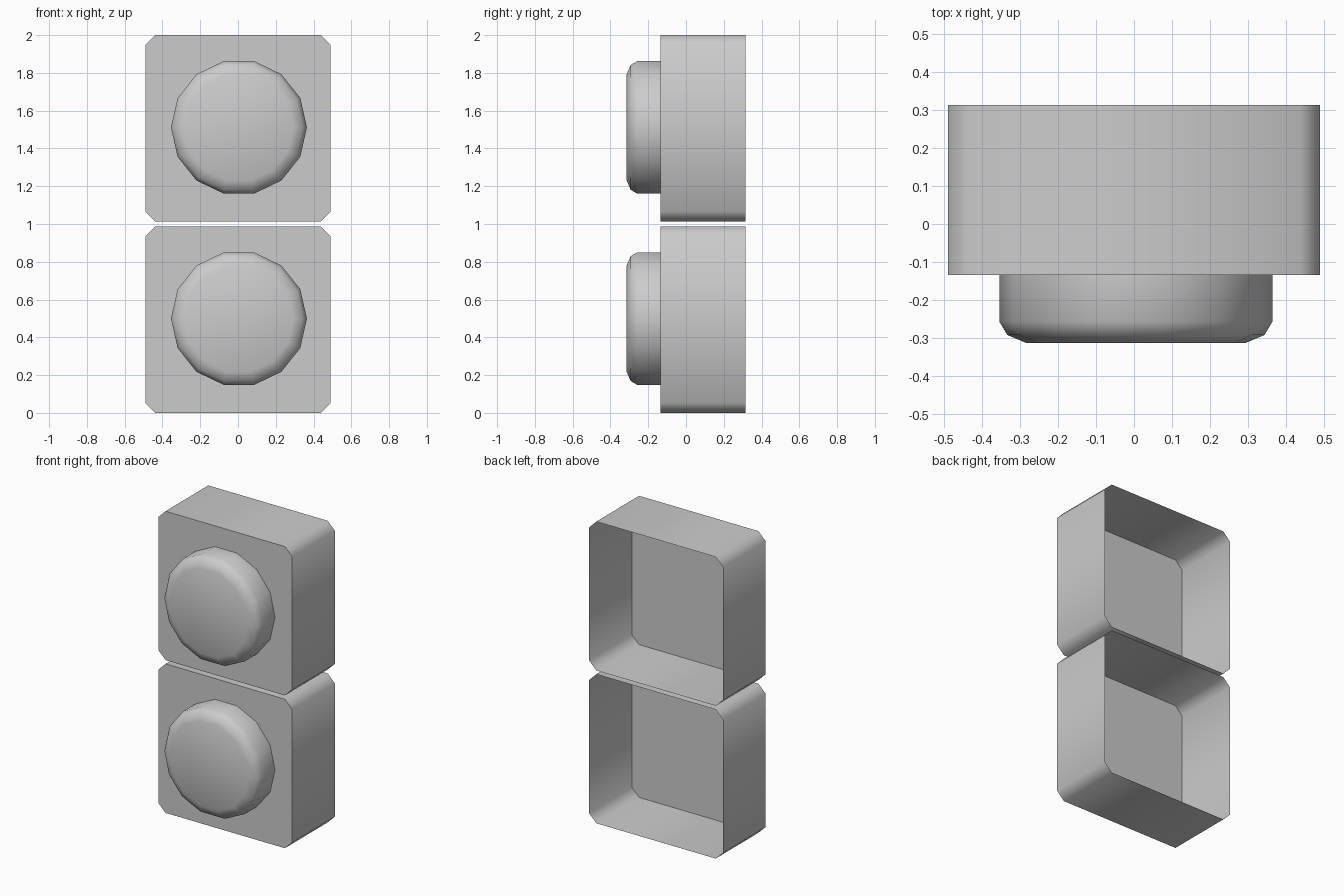
import bpy, bmesh, math

if "Cube" in bpy.data.objects:
    bpy.data.objects.remove(bpy.data.objects["Cube"])

HALF_W = 0.491
CHAMFER = 0.053
Y_FRONT, Y_BACK = -0.134, 0.314
SIDES = 14
KNOB_X = 0.005
# Knob profile: radius, y
KNOB = [(0.36, Y_FRONT), (0.36, -0.258), (0.339, -0.293), (0.289, -0.314)]


def loft(name, rings, sharp_angle):
    """Skin consecutive rings, cap the last one and leave the first open."""
    bm = bmesh.new()
    loops = [[bm.verts.new(p) for p in ring] for ring in rings]
    n = len(loops[0])
    for a, b in zip(loops, loops[1:]):
        for i in range(n):
            j = (i + 1) % n
            bm.faces.new((a[i], a[j], b[j], b[i]))
    bm.faces.new(loops[-1])
    bmesh.ops.recalc_face_normals(bm, faces=bm.faces)
    bm.faces.ensure_lookup_table()
    # The front cap must face -y
    if bm.faces[-1].normal.y > 0:
        bmesh.ops.reverse_faces(bm, faces=bm.faces)
    for f in bm.faces:
        f.smooth = True
    for e in bm.edges:
        if len(e.link_faces) == 2:
            e.smooth = e.calc_face_angle() < sharp_angle
    mesh = bpy.data.meshes.new(name)
    bm.to_mesh(mesh)
    bm.free()
    obj = bpy.data.objects.new(name, mesh)
    bpy.context.collection.objects.link(obj)
    return obj


def housing_ring(y, z0, z1):
    w, c = HALF_W, CHAMFER
    right = [(w - c, z0), (w, z0 + c), (w, z1 - c), (w - c, z1)]
    left = [(-x, z) for x, z in reversed(right)]
    return [(x, y, z) for x, z in right + left]


def knob_ring(r, y, zc):
    return [(KNOB_X + r * math.cos(math.tau * i / SIDES), y,
             zc + r * math.sin(math.tau * i / SIDES)) for i in range(SIDES)]


for level, z0, z1 in (("lower", 0.0, 0.988), ("upper", 1.013, 2.0)):
    # Thin open-backed housing with chamfered corners
    loft(level + "_housing", [housing_ring(y, z0, z1) for y in (Y_BACK, Y_FRONT)],
         math.radians(60))
    # Round lens with a softened rim
    zc = (z0 + z1) / 2 + 0.005
    loft(level + "_lens", [knob_ring(r, y, zc) for r, y in KNOB], math.radians(60))
